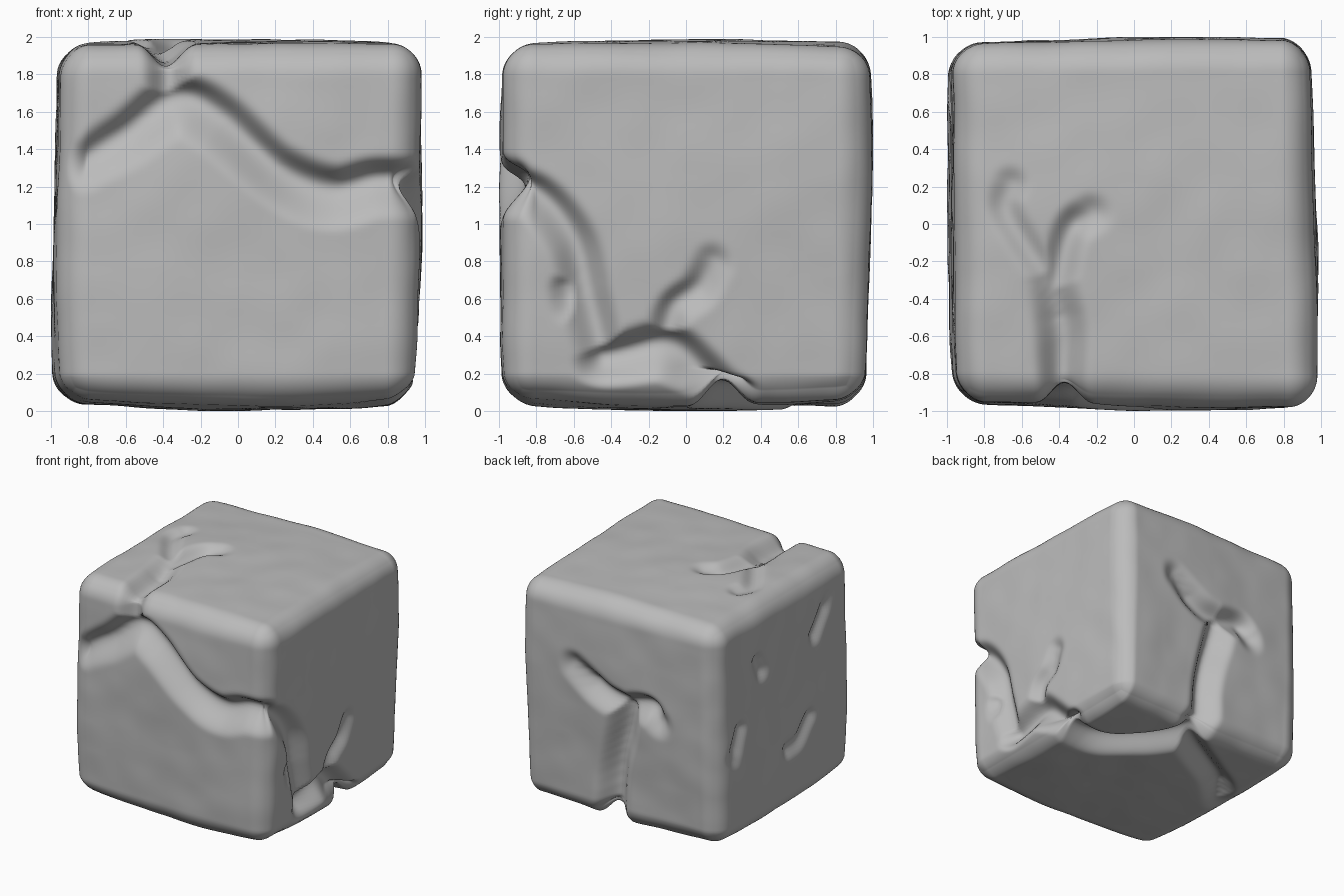
import bpy, bmesh, math
from mathutils import Vector, noise
from mathutils.kdtree import KDTree

cube = bpy.data.objects.get("Cube")
if cube:
    bpy.data.objects.remove(cube, do_unlink=True)

HALF, ROUND, CUTS = 0.99, 0.19, 95
DEEP, MEDIUM, SHALLOW, CHIP = 0.14, 0.11, 0.07, 0.045
STEPS = 20
cracks = []


def on_block(point):
    """Project a point onto the rounded block; return position and normal."""
    core = HALF - ROUND
    inner = Vector([max(-core, min(core, c)) for c in point])
    normal = (point - inner).normalized()
    return inner + normal * ROUND, normal


def spline(a, b, c, d, t):
    """Smooth curve from b to c."""
    return b + 0.5 * t * (c - a + t * (2 * a - 5 * b + 4 * c - d + t * (3 * (b - c) + d - a)))


def add_crack(axis, side, depth, *path, tip=0.3):
    """Lay a crack on a face as close samples; it thins to the tip share at its end."""
    pts = []
    for a, b in path:
        corner = [a, b]
        corner.insert(axis, side)
        pts.append(Vector(corner))
    pts = [2 * pts[0] - pts[1]] + pts + [2 * pts[-1] - pts[-2]]
    samples = []
    for quad in zip(pts, pts[1:], pts[2:], pts[3:]):
        samples += [on_block(spline(*quad, i / STEPS))[0] for i in range(STEPS + 1)]
    tree = KDTree(len(samples))
    for i, sample in enumerate(samples):
        tree.insert(sample, i)
    tree.balance()
    cracks.append((tree, depth, 0.09 + 0.75 * depth, len(samples), tip))


def carving(point):
    """Depth of the deepest crack at a point."""
    deepest = 0
    for tree, depth, width, count, tip in cracks:
        _, index, distance = tree.find(point)
        left = min(1, 3 * (1 - index / count))
        if distance < width:
            wave = 0.5 + 0.5 * math.cos(math.pi * distance / width)
            deepest = max(deepest, depth * (tip + (1 - tip) * left) * wave ** 1.3)
    return deepest


def lean(p, n):
    """Tilt of each face and the swelling of its middle."""
    swell = -0.022 * (p.length_squared - max(c * c for c in p))
    plus_x = max(n.x, 0) * (-0.02 - 0.03 * p.y + 0.02 * p.z)
    minus_x = max(-n.x, 0) * (0.015 * p.y - 0.01 * p.z)
    ends = abs(n.y) * 0.01 * p.x + max(n.y, 0) * 0.01 * p.z
    base = max(-n.z, 0) * swell
    return swell + plus_x + minus_x + ends + base


X, Y, Z = range(3)

# Front cracks: long diagonal and the branch to the top
add_crack(Y, -1, DEEP, (1, .2), (.75, .2), (.5, .16), (.2, .28), (-.1, .55), (-.33, .64),
          (-.6, .46), (-.82, .33), tip=.6)
add_crack(Y, -1, MEDIUM, (-.36, .64), (-.36, 1), tip=1)

# Top cracks: a fork
add_crack(Z, 1, MEDIUM, (-.36, -1), (-.38, -.6), (-.44, -.3), tip=.5)
add_crack(Z, 1, CHIP, (-.44, -.3), (-.6, -.08), (-.69, .1), (-.66, .22), tip=.8)
add_crack(Z, 1, SHALLOW, (-.43, -.32), (-.33, -.05), (-.22, .04), tip=.6)

# Cracks on the +x side: curve from the front, pocket, low chasm, small branch
add_crack(X, 1, MEDIUM, (-1, .21), (-.8, .14), (-.6, -.1), (-.53, -.4), (-.46, -.68), tip=.8)
add_crack(X, 1, SHALLOW, (-.62, -.36), (-.61, -.42), tip=.8)
add_crack(X, 1, DEEP, (-.44, -.74), (-.15, -.68), (.05, -.8), (.22, -1), tip=1)
add_crack(X, 1, SHALLOW, (-.14, -.66), (-.08, -.47), (.06, -.35), (.15, -.2), tip=.6)

# Bottom cracks
add_crack(Z, -1, DEEP, (1, .22), (.6, .2), (.3, .42), (.1, .75), (.08, 1), tip=1)
add_crack(Z, -1, MEDIUM, (.1, .75), (-.5, .4), (-.85, .1))

# Back cracks: a stem with two arms
add_crack(Y, 1, DEEP, (.09, -1), (.02, -.5), (-.1, .04), tip=1)
add_crack(Y, 1, MEDIUM, (-.1, .08), (.11, .15), (.38, .34), tip=.5)
add_crack(Y, 1, MEDIUM, (-.1, .08), (-.32, .13), (-.42, .06), tip=.6)

# Small chips on the -x side
add_crack(X, -1, CHIP, (.38, .48), (.34, .38), tip=1)
add_crack(X, -1, CHIP, (-.3, -.25), (-.15, -.38), (0, -.4), tip=1)
add_crack(X, -1, CHIP, (.65, 0), (.75, -.2), tip=.6)
add_crack(X, -1, CHIP, (-.4, .45), (-.6, .7))

# Stone block: dense rounded cube, weathered by noise and carved by the cracks
bm = bmesh.new()
bmesh.ops.create_cube(bm, size=2 * HALF)
bmesh.ops.subdivide_edges(bm, edges=bm.edges[:], cuts=CUTS, use_grid_fill=True)
for v in bm.verts:
    place, normal = on_block(v.co)
    wobbled = place + noise.noise_vector(place * 2.2) * 0.03
    bump = 0.02 * noise.noise(place * 1.3 + Vector((5, 1, 2))) + 0.006 * noise.noise(place * 4)
    cut = carving(wobbled)
    v.co = place + normal * (lean(place, normal) + bump - cut)
    # Undercut the upper lip of cracks on upright faces
    v.co.z += 0.3 * cut * (1 - abs(normal.z))
for f in bm.faces:
    f.smooth = True

# Stand it on the floor
floor = min(v.co.z for v in bm.verts)
bmesh.ops.translate(bm, verts=bm.verts[:], vec=(0, 0, -floor))

mesh = bpy.data.meshes.new("stone_block")
bm.to_mesh(mesh)
bm.free()
block = bpy.data.objects.new("stone_block", mesh)
bpy.context.collection.objects.link(block)

# Stone colour
stone = bpy.data.materials.new("grey stone")
stone.use_nodes = True
colour = (0.5, 0.5, 0.5, 1)
stone.diffuse_color = colour
stone.node_tree.nodes["Principled BSDF"].inputs["Base Color"].default_value = colour
mesh.materials.append(stone)
